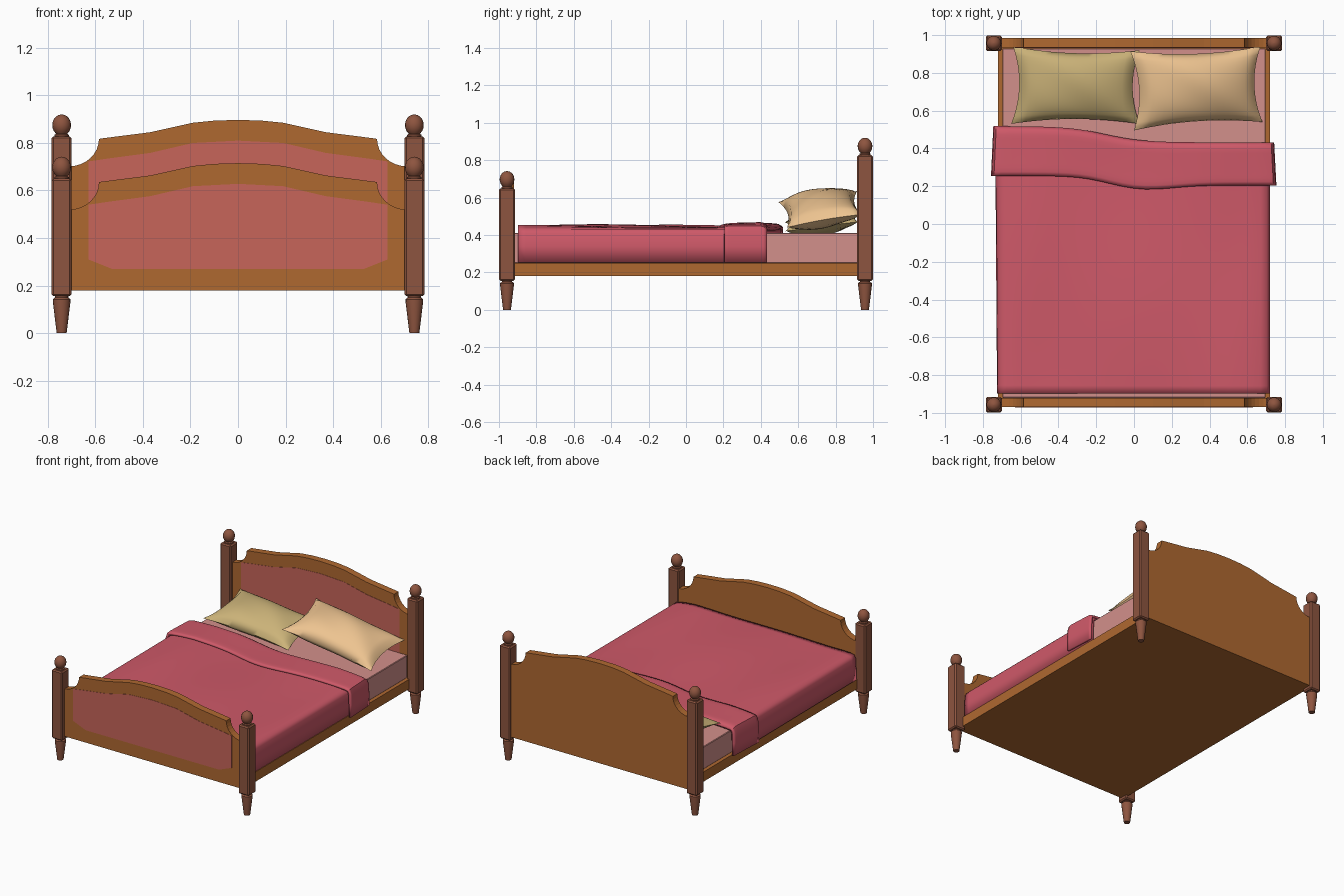
import bpy, bmesh, math
from mathutils import Vector

if "Cube" in bpy.data.objects:
    bpy.data.objects.remove(bpy.data.objects["Cube"])


def mat(name, r, g, b):
    m = bpy.data.materials.new(name)
    m.diffuse_color = (r, g, b, 1)
    m.use_nodes = True
    m.node_tree.nodes["Principled BSDF"].inputs["Base Color"].default_value = m.diffuse_color
    return m


WOOD = mat("wood", 0.43, 0.14, 0.03)
POST = mat("post_wood", 0.27, 0.09, 0.05)
PANEL = mat("panel_pink", 0.57, 0.13, 0.10)
COVER = mat("cover_red", 0.62, 0.10, 0.14)
SHEET = mat("sheet_pink", 0.65, 0.28, 0.26)
OLIVE = mat("pillow_olive", 0.60, 0.45, 0.19)
TAN = mat("pillow_tan", 0.85, 0.55, 0.28)


def make(name, bm, material, smooth=None):
    bmesh.ops.recalc_face_normals(bm, faces=bm.faces)
    me = bpy.data.meshes.new(name)
    bm.to_mesh(me)
    bm.free()
    ob = bpy.data.objects.new(name, me)
    bpy.context.collection.objects.link(ob)
    me.materials.append(material)
    if smooth:
        bpy.ops.object.select_all(action='DESELECT')
        ob.select_set(True)
        bpy.context.view_layer.objects.active = ob
        bpy.ops.object.shade_smooth_by_angle(angle=math.radians(smooth))
    return ob


def box(name, lo, hi, material, bevel=0):
    bm = bmesh.new()
    bmesh.ops.create_cube(bm, size=1)
    for v in bm.verts:
        v.co = Vector([(a + b) / 2 + c * (b - a) for a, b, c in zip(lo, hi, v.co)])
    if bevel:
        bmesh.ops.bevel(bm, geom=bm.edges[:], offset=bevel, segments=1, affect='EDGES')
    return make(name, bm, material)


def lathe(name, x, y, profile, material, n=16):
    bm = bmesh.new()
    rings = [[bm.verts.new((x + r * math.cos(i * math.tau / n), y + r * math.sin(i * math.tau / n), z))
              for i in range(n)] for r, z in profile]
    for a, b in zip(rings, rings[1:]):
        for i in range(n):
            bm.faces.new((a[i], a[(i + 1) % n], b[(i + 1) % n], b[i]))
    bm.faces.new(rings[0][::-1])
    bm.faces.new(rings[-1])
    return make(name, bm, material, 40)


def board(name, half, y0, y1, material):
    """Extrude a left-right symmetric outline (right half, bottom to top) from y0 to y1."""
    pts = half + [(-x, z) for x, z in reversed(half) if x > 0]
    bm = bmesh.new()
    f = bm.faces.new([bm.verts.new((x, y0, z)) for x, z in pts])
    r = bmesh.ops.extrude_face_region(bm, geom=[f])
    for v in r["geom"]:
        if isinstance(v, bmesh.types.BMVert):
            v.co.y = y1
    return make(name, bm, material)


def cloth(name, rows, material, thick):
    bm = bmesh.new()
    g = [[bm.verts.new(p) for p in row] for row in rows]
    for a, b in zip(g, g[1:]):
        for i in range(len(a) - 1):
            bm.faces.new((a[i], a[i + 1], b[i + 1], b[i]))
    ob = make(name, bm, material, 50)
    up = sum(p.normal.z for p in ob.data.polygons) > 0
    s = ob.modifiers.new("thickness", 'SOLIDIFY')
    s.thickness, s.offset = thick, (-1 if up else 1)
    return ob


# Four posts: square shaft, tapered foot, egg finial
for end, y, top in (("front", -0.957, 0.65), ("back", 0.957, 0.828)):
    for side, x in (("left", -0.742), ("right", 0.742)):
        tag = f"{end}_{side}"
        box(tag + "_post", (x - .042, y - .042, .155), (x + .042, y + .042, top), POST, .008)
        lathe(tag + "_foot", x, y, [(.021, 0), (.037, .132), (.037, .142), (.028, .15), (.028, .16)], POST)
        egg = [(.039 * math.sin(t) + .0005, top + .047 - .045 * math.cos(t))
               for t in [math.pi * k / 10 for k in range(2, 11)]]
        lathe(tag + "_finial", x, y, [(.03, top - .004), (.03, top + .006)] + egg, POST)

# Headboard and footboard with scalloped shoulders and a pink field on the front
for name, y0, y1, dz in (("footboard", -0.97, -0.92, 0), ("headboard", 0.935, 0.985, 0.182)):
    arc = [(.71 - .125 * math.sin(t), .635 - .115 * math.cos(t))
           for t in [math.pi / 2 * k / 8 for k in range(9)]]
    crest = [(.575, .637), (.37, .663), (.19, .703), (.1, .712), (0, .715)]
    board(name, [(.71, .18)] + [(x, z + dz) for x, z in arc + crest], y0, y1, WOOD)
    field = [(.63, .54), (.55, .552), (.37, .576), (.19, .618), (0, .628)]
    board(name + "_field", [(.53, .27), (.63, .31)] + [(x, z + dz) for x, z in field],
          y0 - .002, y0 + .004, PANEL)

# Base and mattress
box("bed_base", (-.72, -.95, .18), (.72, .95, .25), WOOD)
box("mattress", (-.697, -.92, .25), (.697, .93, .412), SHEET, .004)


def section(out_l, out_r, lift):
    """Cross-section draped over the mattress, left hem to right hem."""
    side = [(0, .253), (0, .34), (.004, .41), (.016, .431 + lift), (.05, .438 + lift)]
    left = [(-out_l + d, z) for d, z in side]
    right = [(out_r - d, z) for d, z in reversed(side)]
    xa, xb = left[-1][0], right[0][0]
    mid = [(xa + (xb - xa) * k / 24, .44 + lift) for k in range(1, 24)]
    return left + mid + right


def ripple(x, y, z):
    w = max(0, min(1, (.70 - abs(x)) * 6))
    return z + w * (.008 + .007 * math.sin(4.2 * y + 2.5 * x + 3.5) + .003 * math.sin(7 * x - 3 * y))


def head_edge(x):
    return .475 - .043 * math.tanh(5 * (x + .15))


def hem_edge(x):
    return .23 - .025 * math.tanh(6 * (x + .15)) - .025 * math.exp(-((x - .05) / .22) ** 2)


# Blanket
rows = []
for j in range(33):
    row = []
    for x, z in section(.735 - .01 * (1 - j / 32), .72, 0):
        y = -.898 + (head_edge(x) - .01 + .898) * j / 32
        row.append((x, y, ripple(x, y, z)))
    rows.append(row)
cloth("blanket", rows, COVER, .015)

# Turned-back flap, wider and above the blanket
rows = []
for j in range(13):
    v = j / 12
    flare = .012 * (1 - v)
    row = []
    for x, z in section(.745 + flare, .742 + flare, .018):
        y = hem_edge(x) + (head_edge(x) - hem_edge(x)) * v
        drop = .016 * max(0, (v - .85) / .15) ** 2 + .006 * max(0, (.1 - v) / .1)
        row.append((x, y, ripple(x, y, z) - (drop if z > .42 else 0)))
    rows.append(row)
cloth("blanket_fold", rows, COVER, .016)


def pillow(name, corners, up, down, material, n=20):
    """Stuffed cushion between four corners: front-left, front-right, back-right, back-left."""
    a, b, c, d = map(Vector, corners)
    normal = (b - a + c - d).cross(d - a + c - b).normalized()
    bm = bmesh.new()
    for h in (up, -down):
        g = []
        for j in range(n + 1):
            v = 2 * j / n - 1
            for i in range(n + 1):
                u = 2 * i / n - 1
                s = (u * (1 - .11 * (1 - v * v)) + 1) / 2
                t = (v * (1 - .13 * (1 - u * u)) + 1) / 2
                p = (a * (1 - s) + b * s) * (1 - t) + (d * (1 - s) + c * s) * t
                k = ((1 - u * u) * (1 - v * v)) ** .5
                p = p + normal * h * k * (1 + .06 * math.sin(5 * u + 3 * v))
                g.append(bm.verts.new(p))
        for j in range(n):
            for i in range(n):
                q = j * (n + 1) + i
                bm.faces.new((g[q], g[q + 1], g[q + n + 2], g[q + n + 1]))
    bmesh.ops.remove_doubles(bm, verts=bm.verts, dist=.0005)
    make(name, bm, material, 60)


# Pillows: the right one leans on the left one
pillow("left_pillow", [(-.65, .53, .468), (.03, .53, .42), (.03, .92, .47), (-.64, .94, .53)], .085, .065, OLIVE)
pillow("right_pillow", [(0, .495, .575), (.68, .54, .44), (.67, .94, .51), (-.02, .915, .635)], .095, .085, TAN)
